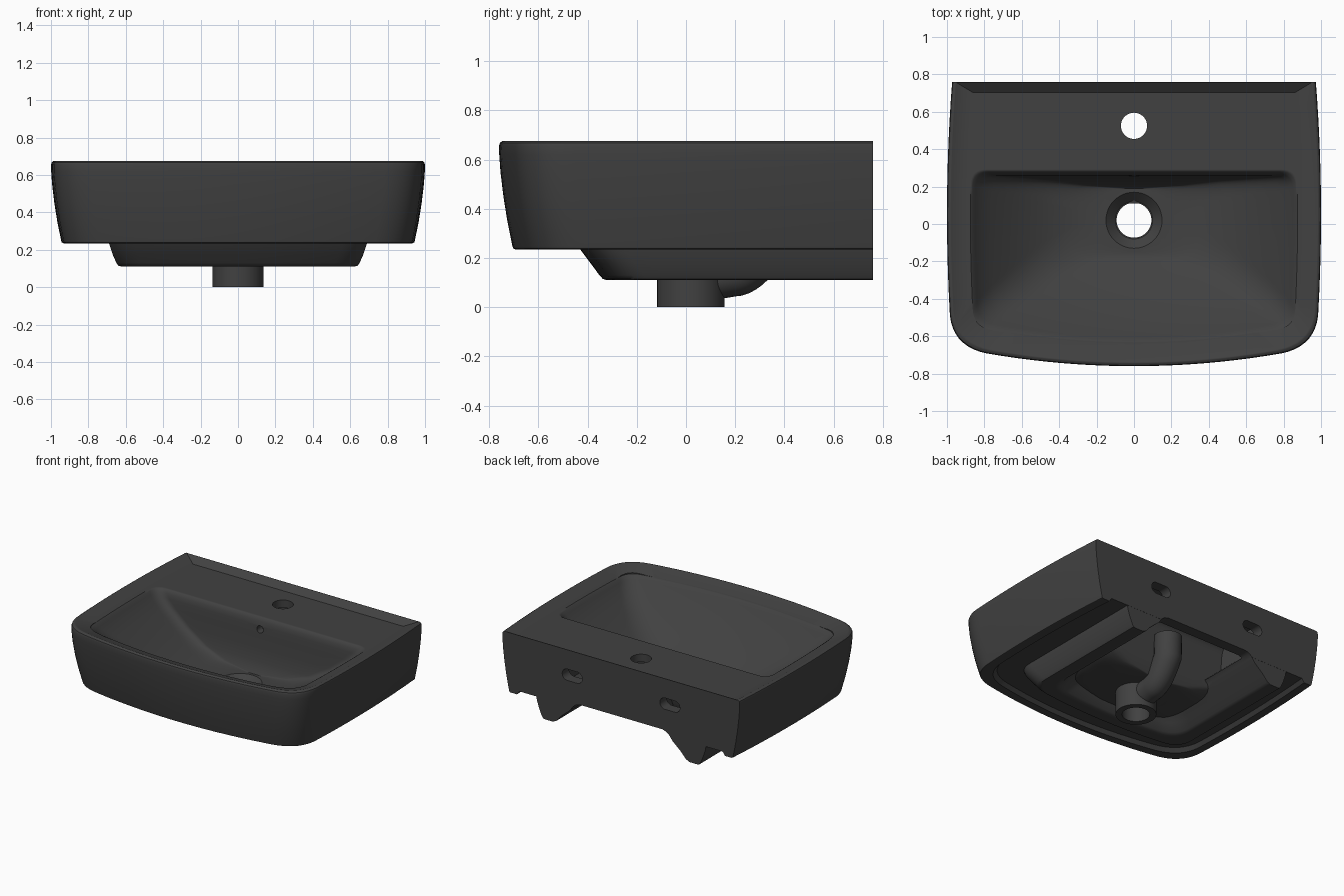
import bpy, bmesh, math
from mathutils import Matrix

cube = bpy.data.objects.get("Cube")
if cube:
    bpy.data.objects.remove(cube, do_unlink=True)

ceramic = bpy.data.materials.new("dark grey ceramic")
ceramic.use_nodes = True
GREY = (0.053, 0.053, 0.053, 1)
ceramic.diffuse_color = GREY
ceramic.node_tree.nodes["Principled BSDF"].inputs["Base Color"].default_value = GREY


def add_object(name, bm):
    bmesh.ops.recalc_face_normals(bm, faces=bm.faces)
    mesh = bpy.data.meshes.new(name)
    bm.to_mesh(mesh)
    bm.free()
    mesh.materials.append(ceramic)
    obj = bpy.data.objects.new(name, mesh)
    bpy.context.collection.objects.link(obj)
    return obj


def bend(a, c, b, steps):
    """Quadratic curve from a to b, pulled towards corner c."""
    pts = []
    for i in range(steps + 1):
        t = i / steps
        pts.append(tuple((1 - t) ** 2 * p + 2 * t * (1 - t) * q + t * t * r
                         for p, q, r in zip(a, c, b)))
    return pts


def outline(w, front, back, r, rb=0.0, bulge=0.0, barrel=0.0):
    """Symmetric plan outline: bowed front, barrel sides, straight back."""
    def side(y):
        return w - barrel * (y - 0.05) ** 2

    def nose(x):
        return front + bulge * (x / w) ** 2

    half = [(i / 6 * (side(back) - rb), back) for i in range(6)]
    if rb:
        half += bend((side(back) - rb, back), (side(back), back),
                     (side(back - rb), back - rb), 8)
    else:
        half.append((side(back), back))
    top, low = back - rb, front + bulge + r
    half += [(side(y), y) for y in (top + (low - top) * i / 12 for i in range(1, 12))]
    wide = side(low)
    half += bend((wide, low), (wide, nose(wide)), (wide - r, nose(wide - r)), 10)
    half += [(x, nose(x)) for x in ((wide - r) * (1 - i / 10) for i in range(1, 11))]
    return half + [(-x, y) for x, y in half[-2:0:-1]]


def loft(name, rings):
    """Skin a stack of (z, outline) rings and cap both ends."""
    bm = bmesh.new()
    loops = [[bm.verts.new((x, y, z)) for x, y in pts] for z, pts in rings]
    n = len(loops[0])
    for a, b in zip(loops, loops[1:]):
        for i in range(n):
            j = (i + 1) % n
            bm.faces.new((a[i], a[j], b[j], b[i]))
    bm.faces.new(loops[0])
    bm.faces.new(loops[-1])
    return add_object(name, bm)


def cylinder(name, x, y, z, radius, depth, axis="Z", stretch=0.0, flare=1.0):
    bm = bmesh.new()
    bmesh.ops.create_cone(bm, cap_ends=True, segments=48, radius1=radius,
                          radius2=radius * flare, depth=depth)
    for v in bm.verts:          # stretching turns the circle into a slot
        v.co.x += math.copysign(stretch, v.co.x)
    if axis == "Y":
        bm.transform(Matrix.Rotation(math.pi / 2, 4, "X"))
    bm.transform(Matrix.Translation((x, y, z)))
    return add_object(name, bm)


def combine(obj, tool, operation):
    mod = obj.modifiers.new("boolean", "BOOLEAN")
    mod.operation, mod.solver, mod.object = operation, "EXACT", tool
    bpy.context.view_layer.objects.active = obj
    bpy.ops.object.modifier_apply(modifier=mod.name)
    bpy.data.objects.remove(tool, do_unlink=True)


def shell(inset, back=0.76):
    return outline(1 - inset, -0.76 + inset, back, 0.20, 0, 0.11, 0.055)


# Outer skirt with gently curved sides, a raised rim and a shallow dished top
skirt = [(0.235, 0.066), (0.239, 0.058), (0.246, 0.055), (0.35, 0.034), (0.45, 0.018),
         (0.55, 0.006), (0.62, 0.001), (0.655, 0), (0.668, 0.004), (0.675, 0.014)]
rings = [(z, shell(i)) for z, i in skirt]
rings += [(0.676, shell(0.022, 0.757)), (0.638, shell(0.115, 0.703))]
basin = loft("basin", rings)

# Recess under the skirt, then the foot standing inside it
combine(basin, loft("recess", [(0.2, shell(0.095, 0.8)), (0.262, shell(0.14, 0.8))]),
        "DIFFERENCE")
foot = [(0.3, 0.70, -0.45), (0.235, 0.69, -0.43), (0.175, 0.67, -0.385),
        (0.13, 0.65, -0.352), (0.115, 0.64, -0.338), (0.111, 0.625, -0.325)]
combine(basin, loft("foot", [(z, outline(w, f, 0.759, 0.13, 0, 0.05))
                             for z, w, f in foot]), "UNION")

# Hollow underneath, open at the wall, and the space under the tap deck
hollow = [(0.05, 0.59, -0.29), (0.111, 0.56, -0.26), (0.125, 0.53, -0.23),
          (0.17, 0.49, -0.2), (0.23, 0.42, -0.16), (0.265, 0.395, -0.14),
          (0.285, 0.37, -0.12), (0.295, 0.34, -0.1)]
combine(basin, loft("hollow", [(z, outline(w, f, 0.8, 0.14, 0, 0.04))
                               for z, w, f in hollow]), "DIFFERENCE")
combine(basin, loft("deck_space", [(z, outline(w, 0.22, 0.68, 0.1)) for z, w in
                                   ((0.2, 0.34), (0.28, 0.37), (0.40, 0.50), (0.58, 0.50))]),
        "DIFFERENCE")

# Bowl: z, half width, front, back, front radius, back radius, bulge
bowl = [(0.70, 0.875, -0.635, 0.292, 0.10, 0.08, 0.09),
        (0.638, 0.875, -0.635, 0.292, 0.10, 0.08, 0.09),
        (0.630, 0.864, -0.622, 0.280, 0.10, 0.08, 0.09),
        (0.612, 0.850, -0.606, 0.268, 0.10, 0.08, 0.09),
        (0.58, 0.825, -0.58, 0.26, 0.11, 0.08, 0.085),
        (0.52, 0.765, -0.525, 0.255, 0.12, 0.08, 0.08),
        (0.42, 0.64, -0.42, 0.245, 0.14, 0.08, 0.06),
        (0.33, 0.50, -0.30, 0.23, 0.14, 0.09, 0.04),
        (0.275, 0.35, -0.20, 0.205, 0.14, 0.11, 0.02),
        (0.25, 0.18, -0.15, 0.19, 0.15, 0.15, 0)]


def bowl_rings(t, drop):
    return [(z - drop, outline(w + t, f - t, b + t, r + t, rb + t, bulge, 0.05))
            for z, w, f, b, r, rb, bulge in bowl]


combine(basin, loft("bowl_underside", bowl_rings(0.06, 0.08)), "UNION")
combine(basin, cylinder("spout", 0, 0.02, 0.12, 0.137, 0.24), "UNION")
combine(basin, loft("bowl_inside", bowl_rings(0, 0)), "DIFFERENCE")

# Waste seat and hole, tap hole, overflow hole and the two wall fixing slots
combine(basin, cylinder("waste_seat", 0, 0.02, 0.23, 0.1, 0.06, flare=1.6), "DIFFERENCE")
combine(basin, cylinder("waste_hole", 0, 0.02, 0.1, 0.093, 0.5), "DIFFERENCE")
combine(basin, cylinder("tap_hole", 0, 0.525, 0.6, 0.07, 0.4), "DIFFERENCE")
combine(basin, cylinder("overflow_hole", 0, 0.27, 0.555, 0.026, 0.09, "Y"), "DIFFERENCE")
for x in (-0.4, 0.4):
    combine(basin, cylinder("fixing_slot", x, 0.72, 0.49, 0.042, 0.2, "Y", 0.04),
            "DIFFERENCE")

# Overflow channel running from the spout up behind the bowl, widening as it climbs
curve = bpy.data.curves.new("overflow_channel", "CURVE")
curve.dimensions = "3D"
curve.bevel_depth, curve.bevel_resolution, curve.use_fill_caps = 0.086, 8, True
line = curve.splines.new("POLY")
path = [(0.125, 0.118)] + bend((0.19, 0.13), (0.26, 0.13), (0.352, 0.30), 10) + [(0.354, 0.45)]
line.points.add(len(path) - 1)
for i, (p, (y, z)) in enumerate(zip(line.points, path)):
    p.co = (0, y, z, 1)
    p.radius = 1 + 0.12 * i / len(path)
curve.materials.append(ceramic)
channel = bpy.data.objects.new("overflow_channel", curve)
bpy.context.collection.objects.link(channel)
bpy.ops.object.select_all(action="DESELECT")
channel.select_set(True)
bpy.context.view_layer.objects.active = channel
bpy.ops.object.convert(target="MESH")

# Smooth shading with crisp edges
basin.select_set(True)
bpy.context.view_layer.objects.active = basin
bpy.ops.object.shade_smooth_by_angle(angle=math.radians(35))
weighted = basin.modifiers.new("weighted_normals", "WEIGHTED_NORMAL")
weighted.keep_sharp = True
